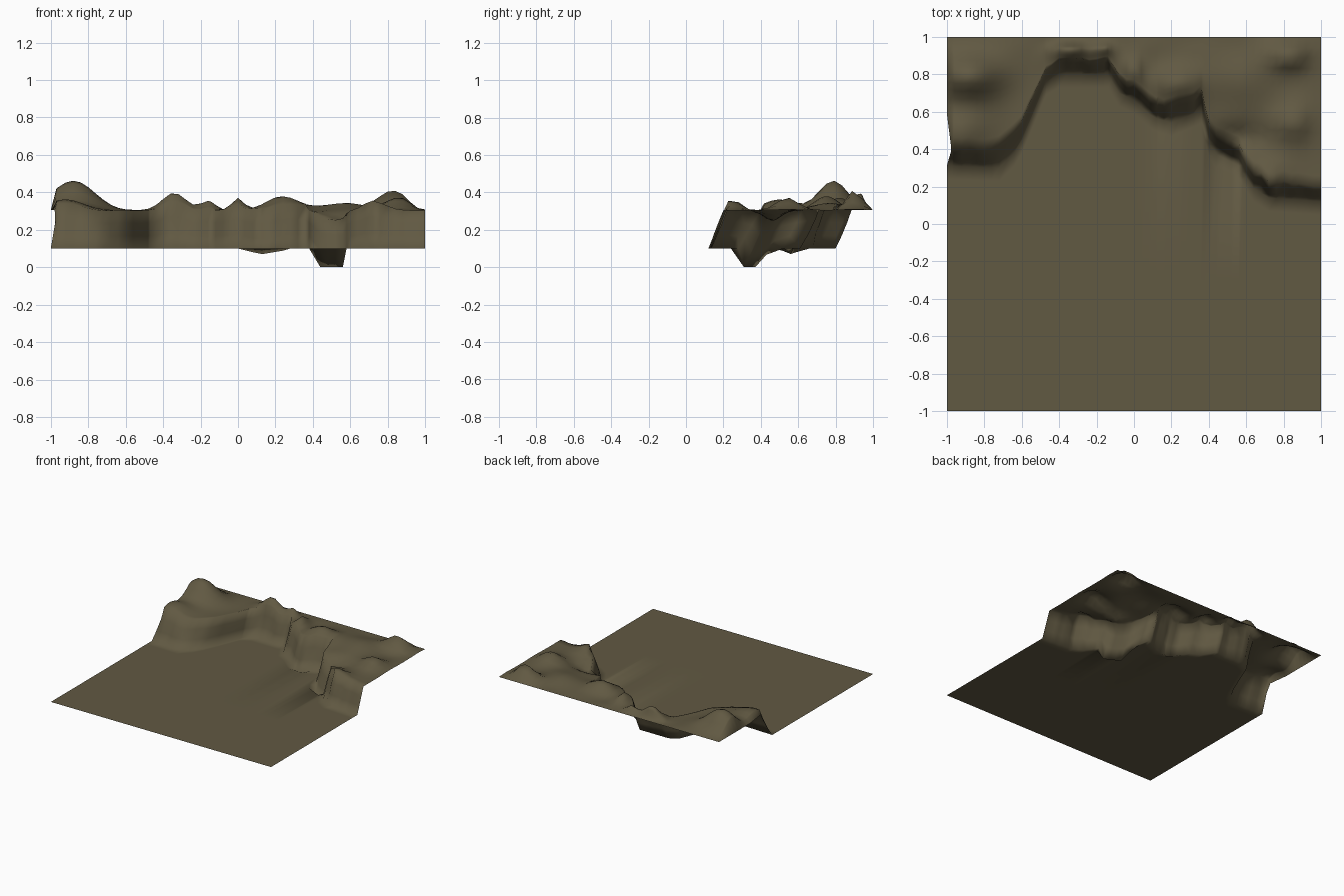
import bpy, bmesh, math, random

if "Cube" in bpy.data.objects:
    bpy.data.objects.remove(bpy.data.objects["Cube"])

random.seed(4)
GROUND, PLATEAU = 0.10, 0.305


def sample(points, x):
    """Piecewise-linear lookup."""
    for (x0, y0), (x1, y1) in zip(points, points[1:]):
        if x <= x1:
            return y0 + (y1 - y0) * (x - x0) / (x1 - x0)
    return points[-1][1]


# Foot line of the cliff in plan, and its height (with sunken hollows)
foot_y = [(-1, .31), (-.72, .30), (-.62, .40), (-.56, .54), (-.47, .76), (-.40, .80),
          (-.14, .80), (-.08, .70), (0, .66), (.1, .57), (.2, .54), (.3, .58), (.36, .61),
          (.40, .43), (.44, .37), (.56, .31), (.64, .19), (.72, .14), (1, .12)]
foot_z = [(-1, .1), (0, .1), (.08, .08), (.13, .07), (.25, .09), (.28, .1), (.38, .1),
          (.44, 0), (.56, 0), (.58, .1), (1, .1)]
# Plan depth of the cliff face
face_depth = [(-1, .12), (-.65, .12), (-.5, .09), (-.4, .07), (0, .09), (.2, .10),
              (.40, .10), (.5, .12), (.7, .10), (1, .08)]
# Hills on the plateau: x, y, height, x radius, y radius
hills = [(-.88, .79, .16, .14, .10), (-.93, .50, .06, .12, .10), (-.34, .93, .09, .08, .05),
         (-.16, .94, .055, .05, .045), (0, .82, .065, .04, .07), (.23, .75, .075, .11, .08),
         (.56, .78, .035, .15, .12), (.83, .90, .11, .10, .055), (.72, .25, .055, .07, .05),
         (.85, .54, .065, .10, .07), (.54, .46, -.06, .13, .06)]


def plateau_z(x, y):
    z = PLATEAU
    for hx, hy, h, rx, ry in hills:
        z += h * math.exp(-(((x - hx) / rx) ** 2 + ((y - hy) / ry) ** 2) * 0.8)
    fade = min(1, (1 - y) / 0.06) * min(1, max(0.25, (1 - x) / 0.1))
    if x < -.97:
        fade *= max(0, (1 + x) / .03)
    ripple = 0.006 * math.sin(13 * x + 4 * y) * math.sin(11 * y - 5 * x)
    return PLATEAU + (z + ripple - PLATEAU) * fade


# Columns: an even grid plus the corners of the foot line
xs = sorted({round(-1 + i * .04, 3) for i in range(51)} | {-.47, -.14, .13, .38, .58, -.97})
BACK_ROWS = 14

bm = bmesh.new()
columns = []
for x in xs:
    fy, fz, d = sample(foot_y, x), sample(foot_z, x), sample(face_depth, x)
    gully = random.uniform(-.013, .013) if abs(x) < .97 else 0
    ty = fy + d + gully
    tz = plateau_z(x, ty)
    inset = .035 if x == -1 else 0
    # flat ground, then the steep cliff face
    col = [(x, -1, GROUND), (x, -.3, GROUND), (x, fy - .07, GROUND), (x, fy, fz)]
    for t in (.33, .67):
        bulge = gully * .8
        col.append((x + inset * t, fy + (ty - fy) * t + bulge,
                    fz + (tz - fz) * t))
    # hilly plateau to the back edge
    for j in range(BACK_ROWS + 1):
        y = ty + (1 - ty) * j / BACK_ROWS
        col.append((x + inset * .6 * max(0, 1 - j / 4), y, plateau_z(x, y)))
    columns.append([bm.verts.new(p) for p in col])

for a, b in zip(columns, columns[1:]):
    for j in range(len(a) - 1):
        bm.faces.new((a[j], b[j], b[j + 1], a[j + 1]))
for f in bm.faces:
    f.smooth = True

mesh = bpy.data.meshes.new("cliff_terrain")
bm.to_mesh(mesh)
bm.free()
terrain = bpy.data.objects.new("cliff_terrain", mesh)
bpy.context.collection.objects.link(terrain)

# Olive earth colour
earth = bpy.data.materials.new("earth")
earth.diffuse_color = (0.12, 0.10, 0.055, 1)
earth.use_nodes = True
earth.node_tree.nodes["Principled BSDF"].inputs["Base Color"].default_value = earth.diffuse_color
mesh.materials.append(earth)
